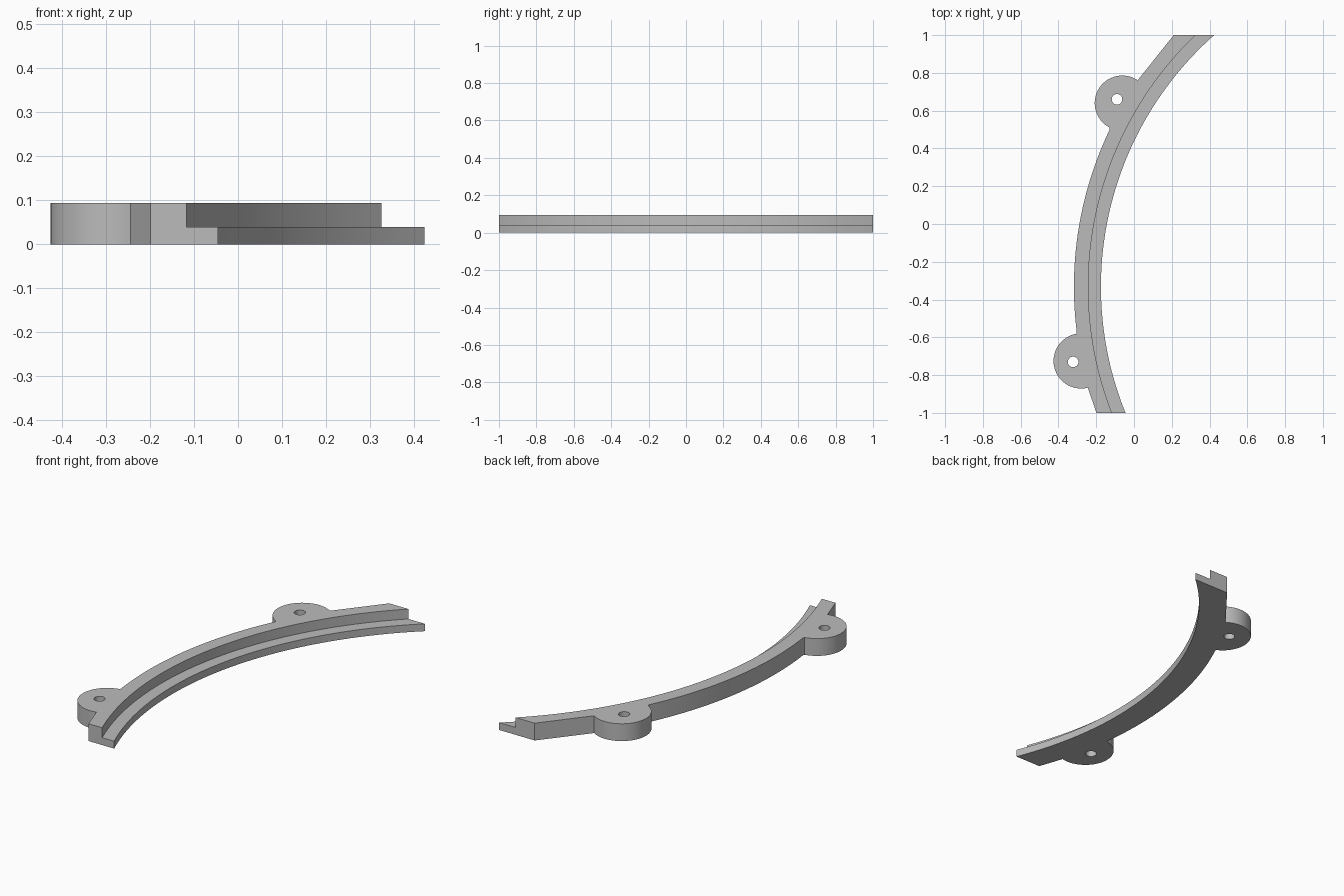
import bpy, bmesh
from math import sqrt, sin, cos, radians

if "Cube" in bpy.data.objects:
    bpy.data.objects.remove(bpy.data.objects["Cube"])

# Shared arc centre, radii and heights
CX, CY = 1.605, -0.332
R_INNER, R_STEP, R_OUTER = 1.78, 1.847, 1.923
HEIGHT, STEP_Z = 0.094, 0.04
TAB_R, HOLE_R = 0.146, 0.028


def rail_arc(radius, y0, y1, n=40):
    """Points of the big arc between two y values."""
    ys = [y0 + (y1 - y0) * i / n for i in range(n + 1)]
    return [(CX - sqrt(radius ** 2 - (y - CY) ** 2), y) for y in ys]


def circle_arc(x, y, r, a0, a1, n=40):
    angles = [radians(a0 + (a1 - a0) * i / n) for i in range(n + 1)]
    return [(x + r * cos(a), y + r * sin(a)) for a in angles]


def prism(name, outline, z0, z1):
    """Extrude a flat outline straight up."""
    bm = bmesh.new()
    base = bm.faces.new([bm.verts.new((x, y, z0)) for x, y in outline])
    top = bmesh.ops.extrude_face_region(bm, geom=[base])["geom"]
    bmesh.ops.translate(bm, vec=(0, 0, z1 - z0),
                        verts=[v for v in top if isinstance(v, bmesh.types.BMVert)])
    bmesh.ops.recalc_face_normals(bm, faces=bm.faces[:])
    mesh = bpy.data.meshes.new(name)
    bm.to_mesh(mesh)
    bm.free()
    obj = bpy.data.objects.new(name, mesh)
    bpy.context.collection.objects.link(obj)
    return obj


# Curved rail with two round mounting tabs on its outer side
outline = [(-0.199, -1)]
outline += circle_arc(-0.28, -0.725, TAB_R, -76, -260)
outline += rail_arc(R_OUTER, -0.57, 0.5)
outline += circle_arc(-0.062, 0.64, TAB_R, -117.6, -304)
outline += [(0.21, 1)]
outline += rail_arc(R_INNER, 1, -1, 64)
rail = prism("curved_rail", outline, 0, HEIGHT)

# Cutters: the inner ledge and the two screw holes
ledge = rail_arc(R_STEP, -1.05, 1.05, 64) + rail_arc(R_INNER - 0.08, 1.05, -1.05, 64)
cutters = [prism("ledge_cutter", ledge, STEP_Z, HEIGHT + 0.1)]
for x, y in ((-0.322, -0.73), (-0.09, 0.66)):
    ring = circle_arc(x, y, HOLE_R, 0, 360, 32)[:-1]
    cutters.append(prism("hole_cutter", ring, -0.1, HEIGHT + 0.1))

bpy.ops.object.select_all(action="DESELECT")
bpy.context.view_layer.objects.active = rail
rail.select_set(True)
for cutter in cutters:
    cutter.hide_render = True
    mod = rail.modifiers.new("cut", "BOOLEAN")
    mod.operation = "DIFFERENCE"
    mod.solver = "EXACT"
    mod.object = cutter
    bpy.ops.object.modifier_apply(modifier=mod.name)
    bpy.data.objects.remove(cutter)

# Plain grey finish
grey = bpy.data.materials.new("grey")
grey.use_nodes = True
grey.diffuse_color = (0.5, 0.5, 0.5, 1)
grey.node_tree.nodes["Principled BSDF"].inputs["Base Color"].default_value = (0.5, 0.5, 0.5, 1)
rail.data.materials.clear()
rail.data.materials.append(grey)
bpy.ops.object.shade_smooth_by_angle(angle=radians(25))
